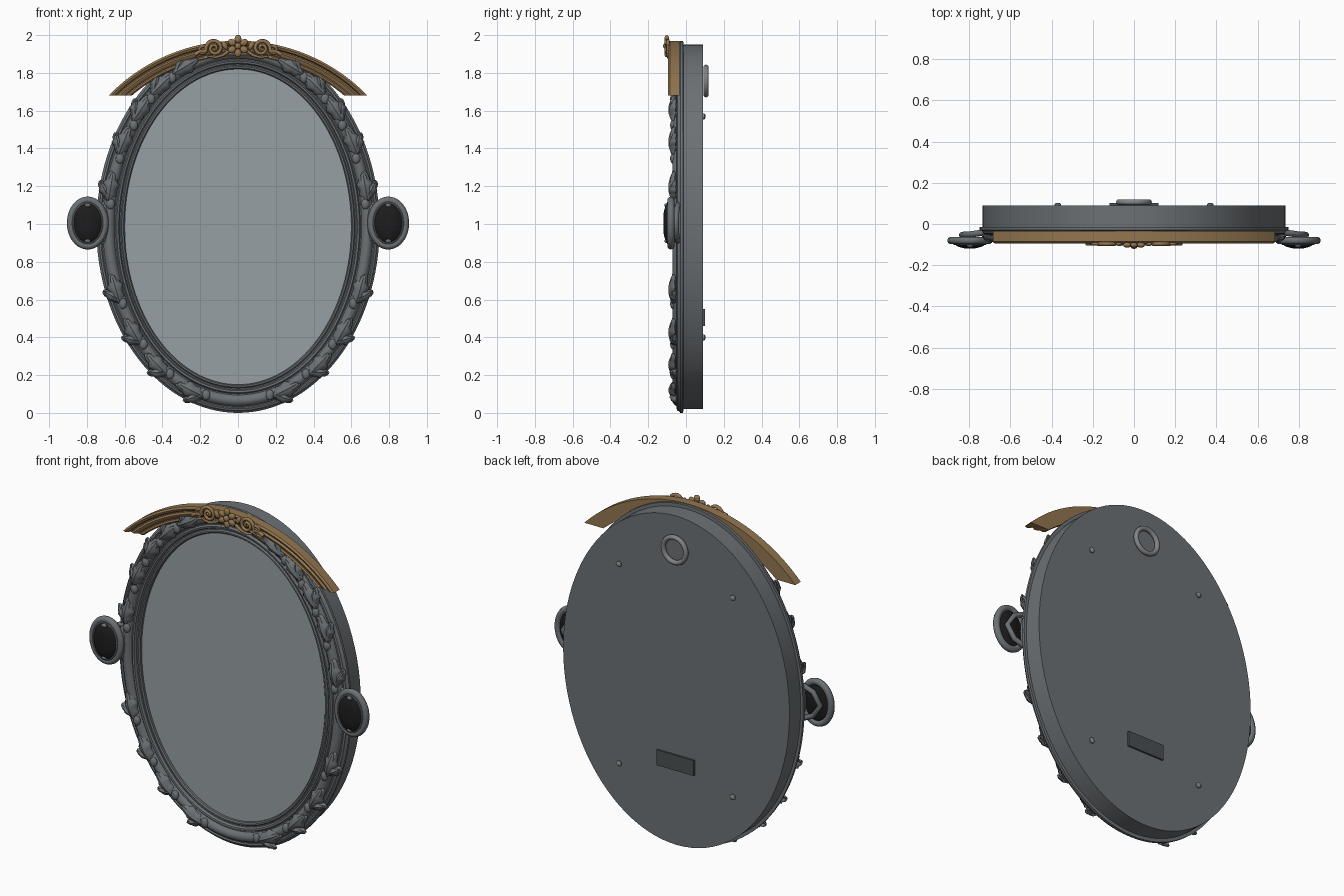
import bpy, bmesh
from math import sin, cos, pi, asin, radians
from mathutils import Vector, Matrix

if "Cube" in bpy.data.objects:
    bpy.data.objects.remove(bpy.data.objects["Cube"], do_unlink=True)


def material(name, rgb):
    m = bpy.data.materials.new(name)
    m.use_nodes = True
    m.diffuse_color = (*rgb, 1)
    m.node_tree.nodes["Principled BSDF"].inputs["Base Color"].default_value = (*rgb, 1)
    return m


PEWTER = material("pewter", (0.15, 0.165, 0.175))
GOLD = material("antique gold", (0.29, 0.18, 0.08))
GLASS = material("mirror glass", (0.31, 0.35, 0.37))
BLACK = material("black stone", (0.012, 0.012, 0.013))
DARK = material("dark plate", (0.07, 0.08, 0.085))
STEEL = material("light steel", (0.22, 0.23, 0.235))

CZ = 0.985          # height of the oval's centre
A, B = 0.6, 0.835   # half width and half height of the glass


def finish(bm, name, mat, angle=40, recalc=True):
    if recalc:
        bmesh.ops.recalc_face_normals(bm, faces=bm.faces)
    me = bpy.data.meshes.new(name)
    bm.to_mesh(me)
    bm.free()
    ob = bpy.data.objects.new(name, me)
    bpy.context.collection.objects.link(ob)
    me.materials.append(mat)
    smooth(ob, angle)
    return ob


def smooth(ob, angle):
    bpy.ops.object.select_all(action="DESELECT")
    ob.select_set(True)
    bpy.context.view_layer.objects.active = ob
    bpy.ops.object.shade_smooth_by_angle(angle=radians(angle))


def oval(name, mat, a, b, profile, x=0, z=CZ, n=96, ring=False):
    """Sweep a profile of (outward offset, y) round an oval; cap it or close it as a ring."""
    bm = bmesh.new()
    loops = []
    for d, y in profile:
        loops.append([bm.verts.new((x + (a + d) * cos(2 * pi * i / n), y,
                                    z + (b + d) * sin(2 * pi * i / n))) for i in range(n)])
    pairs = list(zip(loops, loops[1:]))
    if ring:
        pairs.append((loops[-1], loops[0]))
    else:
        bm.faces.new(loops[0])
        bm.faces.new(loops[-1])
    for p, q in pairs:
        for i in range(n):
            j = (i + 1) % n
            bm.faces.new((p[i], p[j], q[j], q[i]))
    return finish(bm, name, mat)


def round_section(r, y, k=10):
    return [(r * cos(2 * pi * i / k), y + r * sin(2 * pi * i / k)) for i in range(k)]


def tube(name, mat, points, radius, taper=1.0):
    cu = bpy.data.curves.new(name, "CURVE")
    cu.dimensions = "3D"
    cu.bevel_depth, cu.bevel_resolution, cu.use_fill_caps = radius, 2, True
    sp = cu.splines.new("POLY")
    sp.points.add(len(points) - 1)
    for i, (pt, co) in enumerate(zip(sp.points, points)):
        pt.co = (*co, 1)
        pt.radius = 1 + (taper - 1) * i / (len(points) - 1)
    ob = bpy.data.objects.new(name, cu)
    bpy.context.collection.objects.link(ob)
    bpy.ops.object.select_all(action="DESELECT")
    ob.select_set(True)
    bpy.context.view_layer.objects.active = ob
    bpy.ops.object.convert(target="MESH")
    if not ob.data.materials:
        ob.data.materials.append(mat)
    smooth(ob, 60)


def ball(name, mat, centre, size, turn=0):
    bm = bmesh.new()
    m = Matrix.Translation(centre) @ Matrix.Rotation(turn, 4, "Y") @ Matrix.Diagonal((*size, 1))
    bmesh.ops.create_uvsphere(bm, u_segments=16, v_segments=10, radius=1, matrix=m)
    finish(bm, name, mat, 60)


# Backing drum, glass and moulded frame
oval("backing", PEWTER, 0.735, 0.965, [(0, -0.02), (0, 0.09)])
oval("mirror_glass", GLASS, A + 0.004, B + 0.004, [(0, -0.022), (0, -0.036)])
oval("frame_moulding", PEWTER, A, B, [
    (0, -0.025), (0, -0.05), (0.006, -0.057), (0.014, -0.057), (0.02, -0.048), (0.026, -0.048),
    (0.032, -0.062), (0.042, -0.064), (0.049, -0.05), (0.055, -0.05), (0.064, -0.064),
    (0.08, -0.072), (0.096, -0.07), (0.11, -0.058), (0.116, -0.044), (0.122, -0.044),
    (0.128, -0.05), (0.138, -0.046), (0.141, -0.036), (0.15, -0.03), (0.15, -0.015),
    (0.1, -0.012)], ring=True, n=128)


# Acanthus leaves along the frame
def leaf(name, centre, direction, length, width, base):
    bm = bmesh.new()
    nu, nv = 12, 8
    d = Vector((direction[0], 0, direction[1])).normalized()
    side = Vector((-d.z, 0, d.x))
    rows = []
    for i in range(nu + 1):
        u = i / nu
        w = width * (sin(pi * min(1, u * 0.93 + 0.05)) ** 0.7) * (0.8 + 0.35 * (u * 3 % 1))
        row = []
        for j in range(nv + 1):
            v = 2 * j / nv - 1
            lift = 0.032 * (1 - v * v) * (0.45 + 0.55 * sin(pi * u))
            rib = 0.004 * (j % 2)
            p = centre + d * (u - 0.5 + 0.12 * abs(v) * u) * length + side * v * w
            p.y = base - lift + rib
            row.append(bm.verts.new(p))
        rows.append(row)
    for r, q in zip(rows, rows[1:]):
        for j in range(nv):
            f = bm.faces.new((r[j], r[j + 1], q[j + 1], q[j]))
            f.normal_update()
            if f.normal.y > 0:
                f.normal_flip()
    ob = finish(bm, name, PEWTER, 50, recalc=False)
    mod = ob.modifiers.new("thickness", "SOLIDIFY")
    mod.thickness, mod.offset = 0.008, -1


def on_frame(deg, s, off):
    t = radians(deg)
    return Vector((s * (A + off) * cos(t), 0, CZ + (B + off) * sin(t)))


for s, tag in ((1, "left"), (-1, "right")):
    for k, deg in enumerate((66, 54, 42, 29, 13, -21, -37, -52, -69)):
        c = on_frame(deg, s, 0.092)
        t = on_frame(deg + 1, s, 0.09) - on_frame(deg - 1, s, 0.09)
        out = (c - Vector((0, 0, CZ))).normalized()
        t.normalize()
        leaf(f"{tag}_leaf_{k}", c, (t.x, t.z), 0.15, 0.043, -0.062)
        e = t * 0.8 + out * 0.7
        leaf(f"{tag}_leaf_tip_{k}", c + out * 0.026 - t * 0.025, (e.x, e.z), 0.1, 0.03, -0.056)
        ball(f"{tag}_bud_{k}", PEWTER, c - t * 0.085 - out * 0.015 + Vector((0, -0.068, 0)),
             (0.022, 0.016, 0.028))

# Gilded crest: an arched moulding with level ends
RC, ZC, ZEND = 0.87, 1.016, 1.68
crest = [(0, -0.035), (0, -0.068), (0.008, -0.076), (0.016, -0.07), (0.022, -0.07), (0.03, -0.08),
         (0.042, -0.084), (0.05, -0.074), (0.056, -0.074), (0.062, -0.088), (0.074, -0.094),
         (0.084, -0.086), (0.084, -0.035)]
bm = bmesh.new()
steps = 48
rows = []
for i in range(steps + 1):
    row = []
    for d, y in crest:
        start = asin((ZEND - ZC) / (RC + d))
        a = start + (pi - 2 * start) * i / steps
        row.append(bm.verts.new(((RC + d) * cos(a), y, ZC + (RC + d) * sin(a))))
    rows.append(row)
for p, q in zip(rows, rows[1:]):
    for j in range(len(crest)):
        k = (j + 1) % len(crest)
        bm.faces.new((p[j], p[k], q[k], q[j]))
bm.faces.new(rows[0])
bm.faces.new(rows[-1])
finish(bm, "crest_moulding", GOLD, 35)

# Crest flower
FZ = 1.942
for k in range(6):
    a = pi / 2 + k * pi / 3
    ball(f"petal_{k}", GOLD, (0.037 * cos(a), -0.102, FZ + 0.037 * sin(a)), (0.022, 0.013, 0.018), -a)
ball("flower_centre", GOLD, (0, -0.108, FZ), (0.017, 0.013, 0.017))


# Crest scrolls
def spiral(cx, cz, r, start, turns, s, n=36):
    pts = []
    for i in range(n):
        f = i / (n - 1)
        a = start + turns * 2 * pi * f
        q = r * (1 - 0.85 * f)
        pts.append((s * (cx + q * cos(a)), -0.096, cz + q * sin(a)))
    return pts


for s, tag in ((1, "left"), (-1, "right")):
    tail = [(s * x, -0.094, z) for x, z in ((0.23, 1.896), (0.2, 1.915), (0.18, 1.912))]
    tube(f"{tag}_scroll", GOLD, tail + spiral(0.125, 1.93, 0.046, -0.3, 1.7, s), 0.011, 0.7)
    tube(f"{tag}_small_scroll", GOLD, spiral(0.185, 1.918, 0.027, 2.6, -1.4, s), 0.008, 0.7)
    tube(f"{tag}_scroll_stem", GOLD, [(s * x, -0.094, z) for x, z in (
        (0.05, 1.915), (0.08, 1.893), (0.12, 1.882), (0.16, 1.888))], 0.01, 0.6)
    ball(f"{tag}_scroll_bead", GOLD, (s * 0.07, -0.096, 1.945), (0.014, 0.012, 0.024), s * 0.5)

# Side medallions with stone, claws and bracket
for s, tag in ((1, "left"), (-1, "right")):
    mx, mz = s * 0.796, 1.005
    oval(f"{tag}_medallion_rim", PEWTER, 0.091, 0.121, round_section(0.019, -0.08), mx, mz, 48, True)
    oval(f"{tag}_medallion_bead", PEWTER, 0.076, 0.106, round_section(0.007, -0.094, 8), mx, mz, 48, True)
    dome = [(-0.085 * (1 - cos(a)), -0.08 - 0.04 * sin(a)) for a in (0, 0.4, 0.8, 1.15, 1.4)]
    oval(f"{tag}_stone", BLACK, 0.086, 0.116, [(-0.02, -0.066)] + dome, mx, mz, 48)
    for up in (1, -1):
        ball(f"{tag}_claw_{up}", PEWTER, (mx, -0.104, mz + up * 0.094), (0.016, 0.01, 0.011))
    tube(f"{tag}_bracket", PEWTER, [(s * x, y, mz + h) for x, y, h in (
        (0.70, -0.04, 0.1), (0.735, -0.042, 0.095), (0.79, -0.05, 0.07), (0.835, -0.053, 0),
        (0.79, -0.05, -0.07), (0.735, -0.042, -0.095), (0.70, -0.04, -0.1))], 0.015)
    ball(f"{tag}_bracket_boss", PEWTER, (s * 0.708, -0.055, mz), (0.03, 0.026, 0.1))

# Back fittings: hanging ring, screws and plate
oval("hanging_ring", STEEL, 0.073, 0.073, round_section(0.014, 0.106), 0, 1.757, 48, True)
for x in (0.37, -0.37):
    for z in (0.4, 1.57):
        oval("screw", STEEL, 0.016, 0.016, [(0, 0.085), (0, 0.097), (-0.008, 0.103)], x, z, 16)
bm = bmesh.new()
bmesh.ops.create_cube(bm, size=1, matrix=Matrix.Translation((0, 0.095, 0.505))
                      @ Matrix.Diagonal((0.24, 0.012, 0.09, 1)))
finish(bm, "back_plate", DARK, 30)
